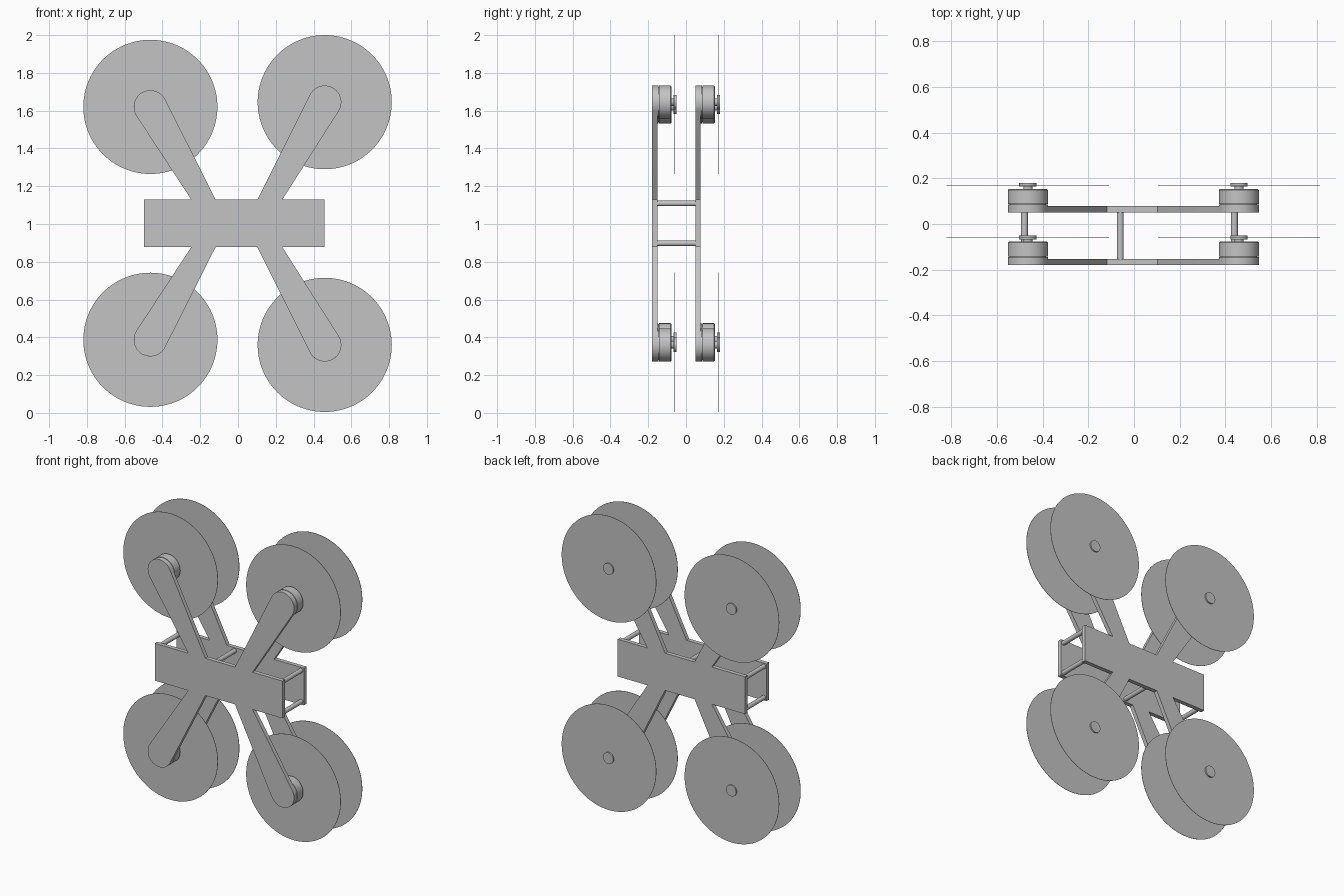
import bpy, bmesh, math

if "Cube" in bpy.data.objects:
    bpy.data.objects.remove(bpy.data.objects["Cube"])

grey = bpy.data.materials.new("mid grey")
grey.diffuse_color = (0.55, 0.55, 0.55, 1)
grey.use_nodes = True
grey.node_tree.nodes["Principled BSDF"].inputs["Base Color"].default_value = grey.diffuse_color

PLATE = 0.028                       # plate thickness
FRAMES = {"front": -0.18, "back": 0.05}   # y of each plate's front face
X0, X1, Z0, Z1 = -0.498, 0.459, 0.877, 1.13
ARM_R = 0.088
# arm tip and the two base points, in counter-clockwise order
ARMS = {
    "lower_left": ((-0.464, 0.387), (-0.248, Z0), (-0.119, Z0)),
    "lower_right": ((0.459, 0.36), (0.103, Z0), (0.235, Z0)),
    "upper_right": ((0.459, 1.645), (0.235, Z1), (0.103, Z1)),
    "upper_left": ((-0.464, 1.62), (-0.119, Z1), (-0.248, Z1)),
}


def finish(name, bm):
    bmesh.ops.recalc_face_normals(bm, faces=bm.faces[:])
    me = bpy.data.meshes.new(name)
    bm.to_mesh(me)
    bm.free()
    ob = bpy.data.objects.new(name, me)
    bpy.context.collection.objects.link(ob)
    me.materials.append(grey)
    bpy.ops.object.select_all(action='DESELECT')
    ob.select_set(True)
    bpy.context.view_layer.objects.active = ob
    bpy.ops.object.shade_smooth_by_angle(angle=math.radians(30))
    return ob


def lathe(name, profile, x, y, z, seg=48):
    """Revolve (radius, offset) points around the y axis; closed by end caps."""
    bm = bmesh.new()
    rings = [[bm.verts.new((x + r * math.cos(2 * math.pi * i / seg), y + o,
                            z + r * math.sin(2 * math.pi * i / seg)))
              for i in range(seg)] for r, o in profile]
    for a, b in zip(rings, rings[1:]):
        for i in range(seg):
            j = (i + 1) % seg
            bm.faces.new((a[i], a[j], b[j], b[i]))
    bm.faces.new(rings[0])
    bm.faces.new(rings[-1])
    return finish(name, bm)


def arm_outline(c, p1, p2, n=20):
    """Base point, rounded tip tangent to both sides, other base point."""
    def tangent(p, sign):
        dx, dz = p[0] - c[0], p[1] - c[1]
        return math.atan2(dz, dx) + sign * math.acos(ARM_R / math.hypot(dx, dz))
    a, b = tangent(p1, 1), tangent(p2, -1)
    while b < a:
        b += 2 * math.pi
    while b - a > 2 * math.pi:
        b -= 2 * math.pi
    arc = [(c[0] + ARM_R * math.cos(a + (b - a) * i / n),
            c[1] + ARM_R * math.sin(a + (b - a) * i / n)) for i in range(n + 1)]
    return [p1] + arc + [p2]


# X-shaped frame plate outline: body rectangle with four tapering arms
outline = [(X0, Z0)]
for key in ("lower_left", "lower_right"):
    outline += arm_outline(*ARMS[key])
outline += [(X1, Z0), (X1, Z1)]
for key in ("upper_right", "upper_left"):
    outline += arm_outline(*ARMS[key])
outline.append((X0, Z1))

MOTOR = [(0.087, 0), (0.087, 0.007), (0.08, 0.007), (0.08, 0.01),
         (0.088, 0.01), (0.088, 0.07), (0.083, 0.075)]

for side, y in FRAMES.items():
    # frame plate
    bm = bmesh.new()
    face = bm.faces.new([bm.verts.new((px, y, pz)) for px, pz in outline])
    ext = bmesh.ops.extrude_face_region(bm, geom=[face])
    bmesh.ops.translate(bm, vec=(0, PLATE, 0),
                        verts=[v for v in ext["geom"] if isinstance(v, bmesh.types.BMVert)])
    finish(side + "_frame_plate", bm)

    # motor, shaft, hub and rotor disc at each arm tip
    for key, ((x, z), _, _) in ARMS.items():
        yb = y + PLATE
        tag = side + "_" + key
        lathe(tag + "_motor", MOTOR, x, yb, z)
        lathe(tag + "_shaft", [(0.02, 0.074), (0.02, 0.085)], x, yb, z, 24)
        lathe(tag + "_hub", [(0.038, 0.085), (0.038, 0.102)], x, yb, z, 32)
        lathe(tag + "_rotor_disc", [(0.355, 0.091), (0.355, 0.093)], x, yb, z, 96)

# standoff bars joining the two plates
ya, yb = FRAMES["front"] + PLATE, FRAMES["back"]
for i, x in enumerate((-0.479, -0.06, 0.439)):
    for level, z in (("lower", 0.898), ("upper", 1.109)):
        lathe(f"{level}_standoff_{i + 1}", [(0.015, 0), (0.015, yb - ya)], x, ya, z, 24)
